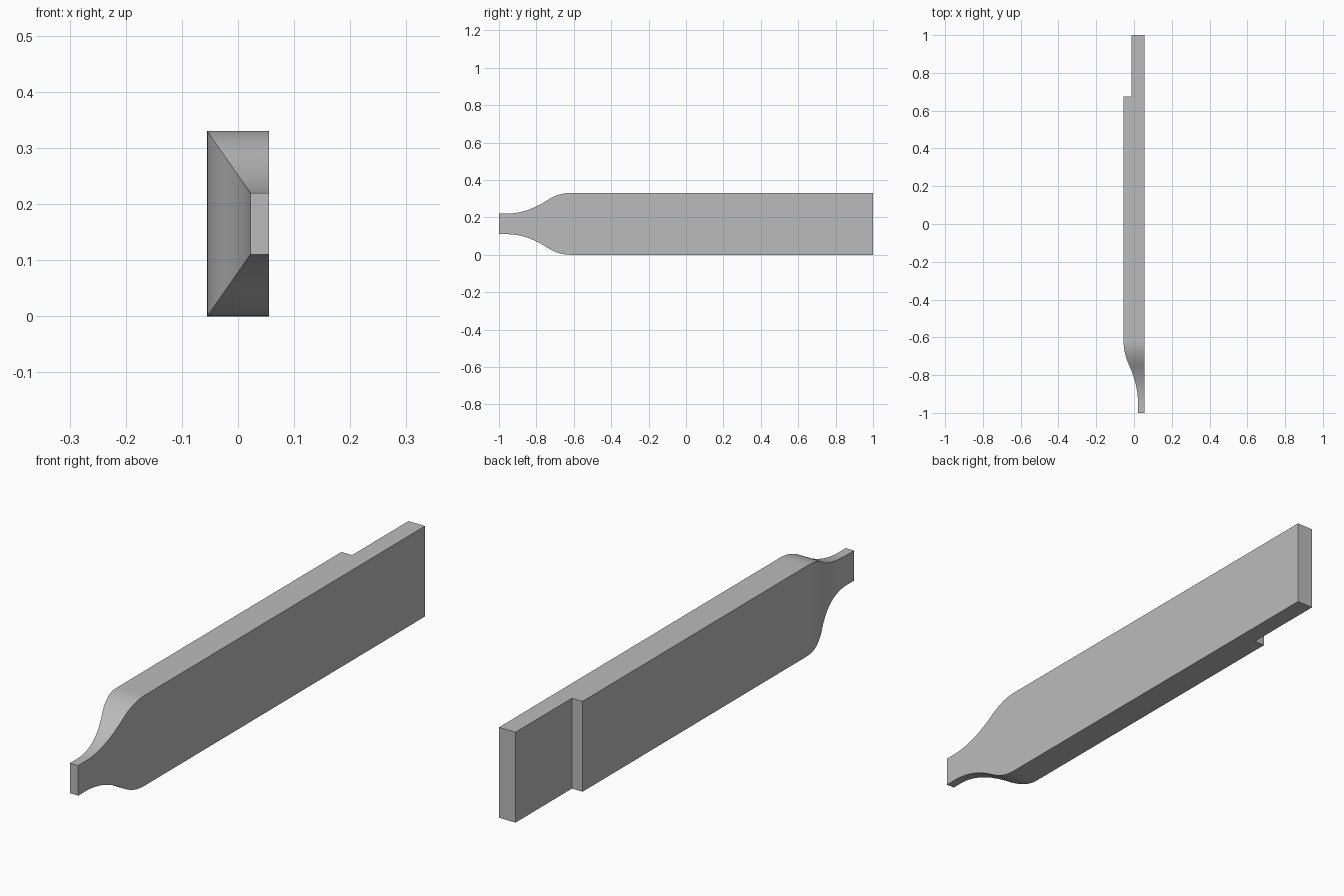
import bpy, bmesh, math

cube = bpy.data.objects.get("Cube")
if cube:
    bpy.data.objects.remove(cube)

FLAT_X, MID_Z = 0.055, 0.165       # flat cheek and centre height
TIP, BODY = -0.96, -0.62           # where the neck curve starts and ends
BEND = 0.63                        # share of the neck that is concave
STEPS = 32

grey = bpy.data.materials.new("plain grey")
grey.use_nodes = True
colour = (0.5, 0.5, 0.5, 1)
grey.diffuse_color = colour
grey.node_tree.nodes["Principled BSDF"].inputs["Base Color"].default_value = colour


def swell(t):
    """S-curve from two tangent arcs, concave first and then convex."""
    return t * t / BEND if t < BEND else 1 - (1 - t) ** 2 / (1 - BEND)


def make_object(name, bm):
    bmesh.ops.recalc_face_normals(bm, faces=bm.faces)
    mesh = bpy.data.meshes.new(name)
    bm.to_mesh(mesh)
    bm.free()
    mesh.materials.append(grey)
    obj = bpy.data.objects.new(name, mesh)
    bpy.context.collection.objects.link(obj)
    return obj


def loft(name, stations):
    """Skin rectangular sections given as (y, left x, right x, low z, high z)."""
    bm = bmesh.new()
    rings = [[bm.verts.new((x, y, z)) for x, z in ((a, lo), (b, lo), (b, hi), (a, hi))]
             for y, a, b, lo, hi in stations]
    for r, s in zip(rings, rings[1:]):
        for i in range(4):
            j = (i + 1) % 4
            bm.faces.new((r[i], r[j], s[j], s[i]))
    bm.faces.new(rings[0])
    bm.faces.new(rings[-1])
    return make_object(name, bm)


def section(y, f):
    half = 0.055 + 0.11 * f
    return (y, 0.022 - 0.077 * f, FLAT_X, MID_Z - half, MID_Z + half)


# Bar with its narrowing neck and straight tip
stations = [section(-1, 0)]
stations += [section(TIP + (BODY - TIP) * i / STEPS, swell(i / STEPS)) for i in range(STEPS + 1)]
stations.append(section(1, 1))
bar = loft("tapered_bar", stations)

# Step cut from the back end
cutter = loft("step_cutter", [(y, -0.2, -0.012, -0.1, 0.5) for y in (0.675, 1.1)])
cutter.hide_render = True
cut = bar.modifiers.new("step", 'BOOLEAN')
cut.operation, cut.solver, cut.object = 'DIFFERENCE', 'EXACT', cutter

bpy.ops.object.select_all(action='DESELECT')
bar.select_set(True)
bpy.context.view_layer.objects.active = bar
bpy.ops.object.modifier_apply(modifier=cut.name)
bpy.data.objects.remove(cutter)
bpy.ops.object.shade_smooth_by_angle(angle=math.radians(30))
